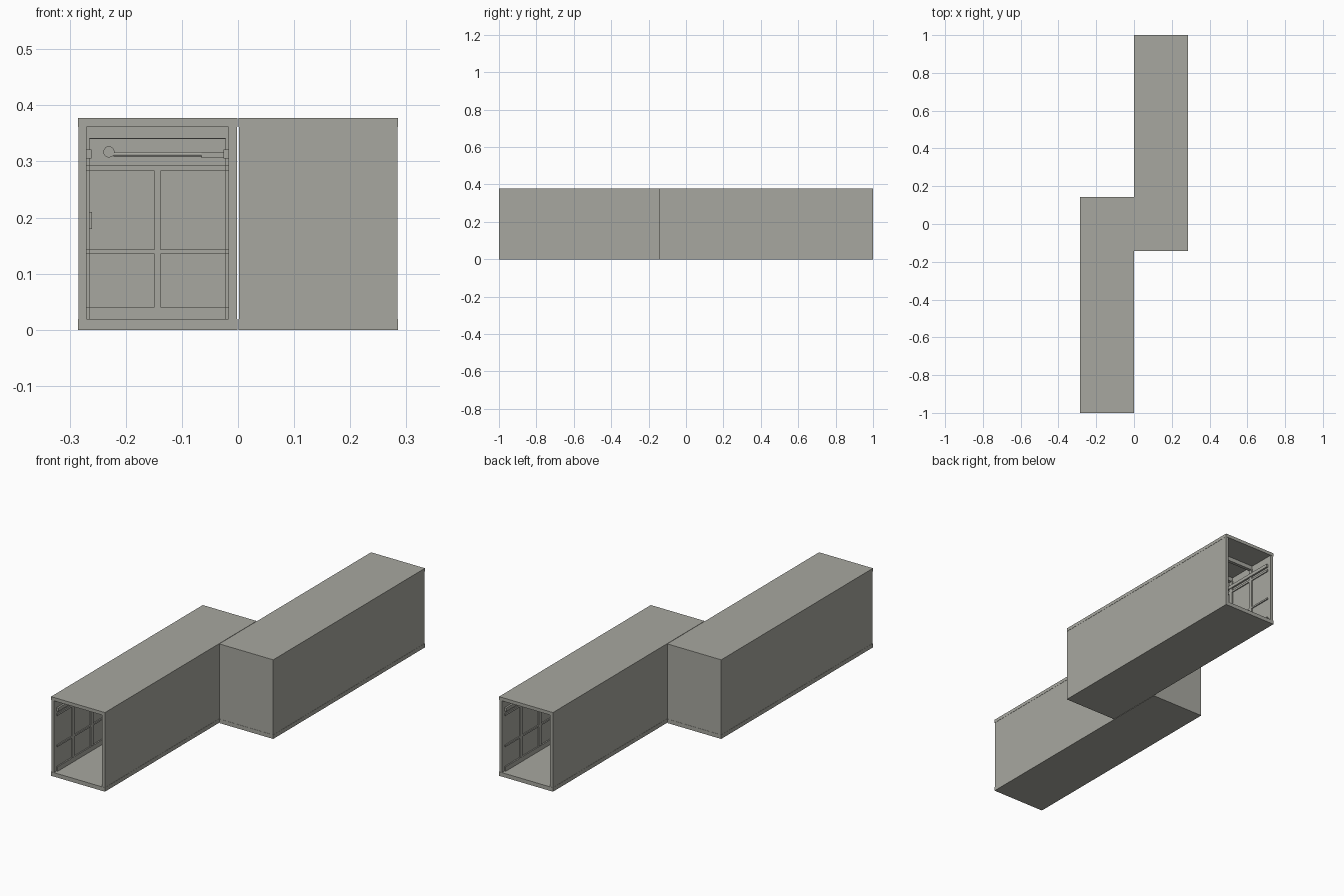
import bpy
import bmesh
from math import pi
from mathutils import Matrix, Vector

cube = bpy.data.objects.get("Cube")
if cube:
    bpy.data.objects.remove(cube, do_unlink=True)

grey = bpy.data.materials.new("warm grey")
grey.use_nodes = True
colour = (0.39, 0.39, 0.35, 1)
grey.diffuse_color = colour
grey.node_tree.nodes["Principled BSDF"].inputs["Base Color"].default_value = colour


def add_box(bm, x0, x1, y0, y1, z0, z1):
    size = Vector((x1 - x0, y1 - y0, z1 - z0))
    centre = Vector((x0 + x1, y0 + y1, z0 + z1)) / 2
    bmesh.ops.create_cube(bm, size=1, matrix=Matrix.Translation(centre) @ Matrix.Diagonal(size).to_4x4())


def add_rod(bm, centre, radius, length, axis):
    turn = Matrix.Rotation(pi / 2, 4, axis)
    bmesh.ops.create_cone(bm, cap_ends=True, segments=16, radius1=radius, radius2=radius,
                          depth=length, matrix=Matrix.Translation(centre) @ turn)


def finish(name, bm):
    # Each part appears in both units, the second turned half way round
    mesh = bpy.data.meshes.new(name)
    bm.to_mesh(mesh)
    bm.free()
    mesh.materials.append(grey)
    for side, angle in (("right", 0), ("left", pi)):
        obj = bpy.data.objects.new(side + "_" + name, mesh)
        obj.rotation_euler.z = angle
        bpy.context.collection.objects.link(obj)


def boxes(name, *items):
    bm = bmesh.new()
    for item in items:
        add_box(bm, *item)
    finish(name, bm)


# Outer limits and inner faces of one long unit
XL, XR, YF, YB = -0.285, -0.001, -1.0, 0.142
IL, IR, IB = -0.27, -0.017, 0.127
FLOOR, EAVE, TOP = 0.019, 0.361, 0.377

# Shell
boxes("floor_slab", (XL, XR, YF, YB, 0, FLOOR))
boxes("roof_slab", (XL, XR, YF, YB, EAVE, TOP))
boxes("outer_wall", (XL + .001, IL, YF + .001, YB - .001, FLOOR, EAVE))
boxes("inner_wall", (IR, XR - .001, YF + .001, YB - .001, FLOOR, EAVE))
boxes("end_wall", (IL, IR, IB, YB - .001, FLOOR, EAVE))

# Studs, rails and ceiling beams lining the inside
bays = 8
step = (IB - YF) / bays
studs, beams = [], []
for i in range(1, bays):
    y = YF + i * step
    studs += [(IL, IL + .005, y - .01, y + .01, FLOOR, .345),
              (IR - .005, IR, y - .01, y + .01, FLOOR, .345)]
    beams.append((IL, IR, y - .008, y + .008, .341, EAVE))
boxes("wall_studs", *studs)
boxes("ceiling_beams", *beams)

rails = []
for low, high, depth in ((FLOOR, .041, .006), (.135, .143, .005), (.283, .293, .005), (.305, .321, .009)):
    rails += [(IL, IL + depth, YF + .02, IB, low, high), (IR - depth, IR, YF + .02, IB, low, high)]
boxes("side_rails", *rails)

# End wall framing
mid = (IL + IR) / 2
boxes("end_wall_frame",
      (IL, IR, IB - .006, IB, FLOOR, .041),
      (IL, IR, IB - .006, IB, .135, .143),
      (IL, IR, IB - .006, IB, .283, .293),
      (IL, IR, IB - .006, IB, .34, EAVE),
      (mid - .005, mid + .005, IB - .005, IB, .143, .283),
      (mid - .005, mid + .005, IB - .004, IB, .041, .135))

# Overhead bar with its round end plate
bm = bmesh.new()
add_rod(bm, (-.142, IB - .012, .313), .004, .16, 'Y')
add_rod(bm, (-.23, IB - .012, .317), .01, .012, 'X')
add_box(bm, -.065, IR - .009, IB - .016, IB, .306, .317)
finish("overhead_bar", bm)

# Small handle on the outer wall
boxes("wall_handle", (IL + .005, IL + .01, IB - .06, IB - .04, .18, .21))
